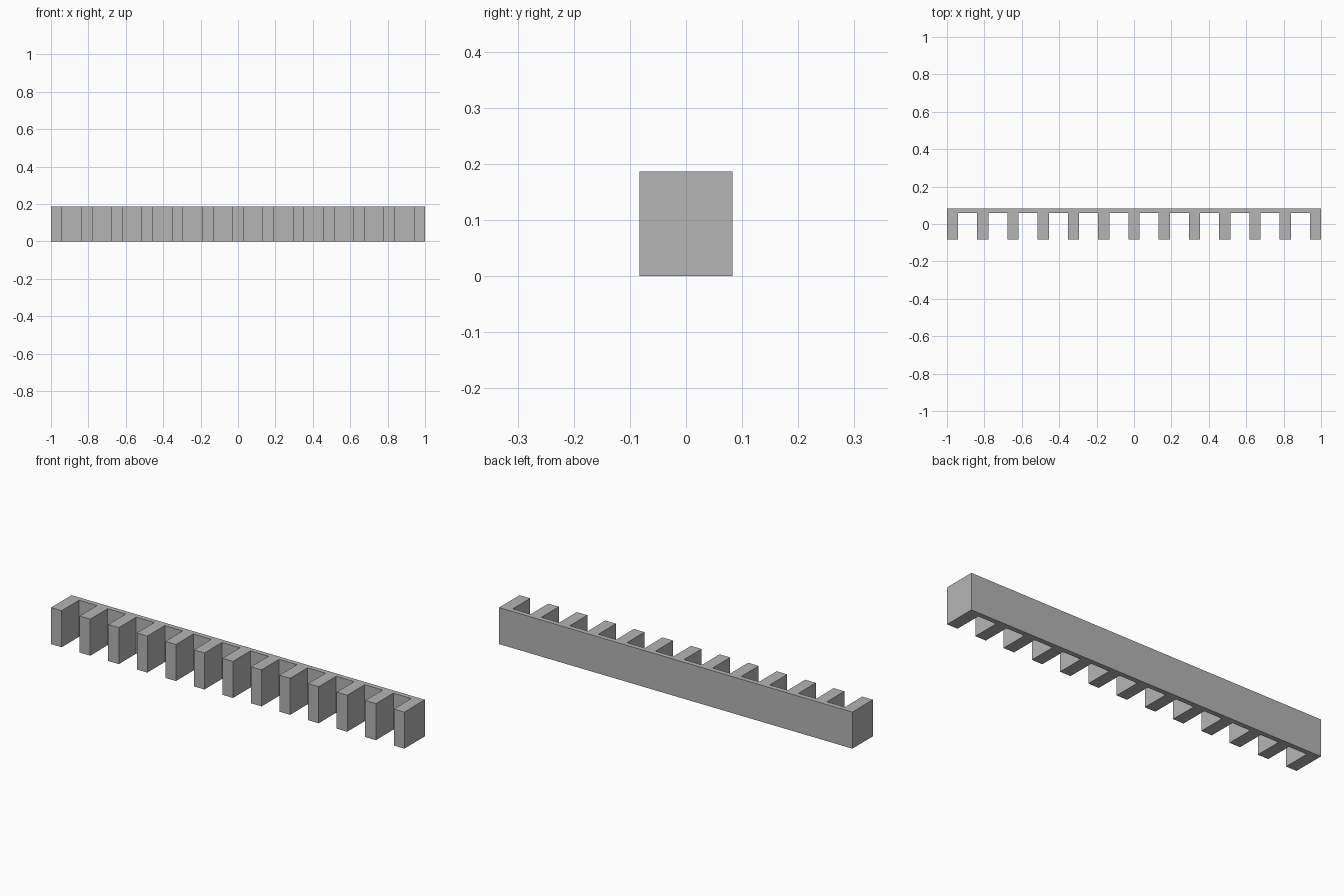
import bpy
import bmesh

cube = bpy.data.objects.get("Cube")
if cube:
    bpy.data.objects.remove(cube, do_unlink=True)

TEETH = 13
LENGTH, DEPTH, HEIGHT = 2.0, 0.166, 0.187
TOOTH_WIDTH, BACK_THICKNESS = 0.06, 0.025
PITCH = (LENGTH - TOOTH_WIDTH) / (TEETH - 1)

front, back = -DEPTH / 2, DEPTH / 2
root = back - BACK_THICKNESS

# Plain grey material
grey = bpy.data.materials.new("plain grey")
grey.use_nodes = True
colour = (0.46, 0.46, 0.46, 1)
grey.diffuse_color = colour
grey.node_tree.nodes["Principled BSDF"].inputs["Base Color"].default_value = colour

# Comb outline: teeth along the front edge, closed by the straight back
outline = []
for i in range(TEETH):
    left = -LENGTH / 2 + i * PITCH
    right = left + TOOTH_WIDTH
    if i > 0:
        outline.append((left, root))
    outline += [(left, front), (right, front)]
    if i < TEETH - 1:
        outline.append((right, root))
outline += [(LENGTH / 2, back), (-LENGTH / 2, back)]

# Extrude the outline upwards into one solid
bm = bmesh.new()
base = bm.faces.new([bm.verts.new((x, y, 0)) for x, y in outline])
extruded = bmesh.ops.extrude_face_region(bm, geom=[base], use_keep_orig=True)
top_verts = [v for v in extruded["geom"] if isinstance(v, bmesh.types.BMVert)]
bmesh.ops.translate(bm, verts=top_verts, vec=(0, 0, HEIGHT))
bmesh.ops.recalc_face_normals(bm, faces=bm.faces)

mesh = bpy.data.meshes.new("toothed_rack")
bm.to_mesh(mesh)
bm.free()
mesh.materials.append(grey)
rack = bpy.data.objects.new("toothed_rack", mesh)
bpy.context.collection.objects.link(rack)
